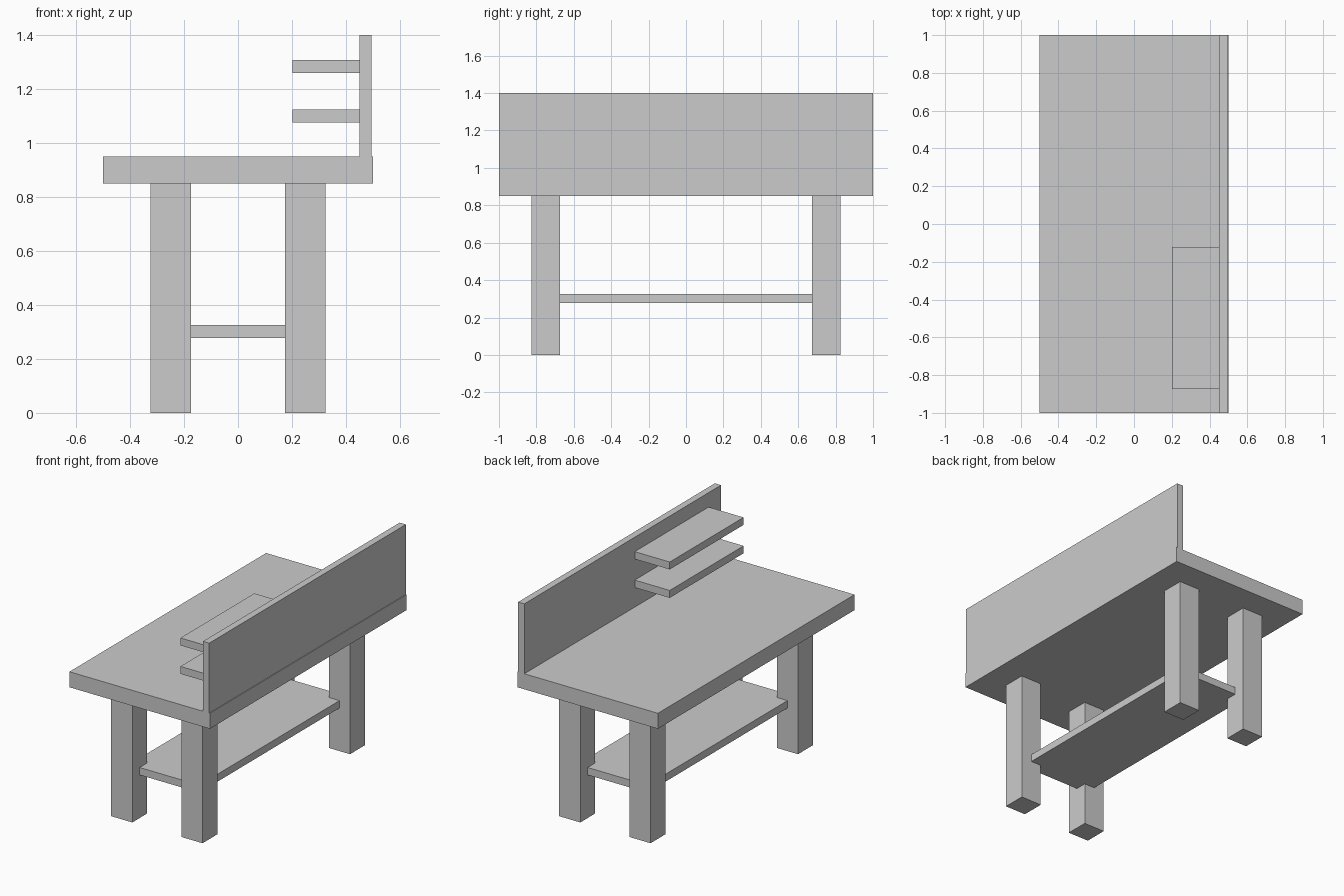
import bpy
import bmesh

if "Cube" in bpy.data.objects:
    bpy.data.objects.remove(bpy.data.objects["Cube"])


def box(name, x, y, z):
    """Axis-aligned box from (min, max) ranges."""
    bm = bmesh.new()
    bmesh.ops.create_cube(bm, size=1)
    for v in bm.verts:
        v.co = [r[0] if c < 0 else r[1] for c, r in zip(v.co, (x, y, z))]
    mesh = bpy.data.meshes.new(name)
    bm.to_mesh(mesh)
    bm.free()
    obj = bpy.data.objects.new(name, mesh)
    bpy.context.collection.objects.link(obj)
    return obj


# Worktop
box("worktop", (-0.5, 0.5), (-1, 1), (0.85, 0.95))

# Four square legs
for sx, side in ((-1, "left"), (1, "right")):
    for sy, end in ((-1, "front"), (1, "back")):
        cx, cy = 0.25 * sx, 0.75 * sy
        box(f"{end}_{side}_leg", (cx - 0.075, cx + 0.075),
            (cy - 0.075, cy + 0.075), (0, 0.85))

# Lower shelf, its corners housed in the legs
box("lower_shelf", (-0.25, 0.25), (-0.75, 0.75), (0.277, 0.325))

# Upright panel along the right edge
box("back_panel", (0.451, 0.495), (-1, 1), (0.95, 1.4))

# Two small shelves fixed to the panel
for name, z in (("small_lower_shelf", 1.1), ("small_upper_shelf", 1.283)):
    box(name, (0.202, 0.451), (-0.874, -0.123), (z - 0.024, z + 0.024))
